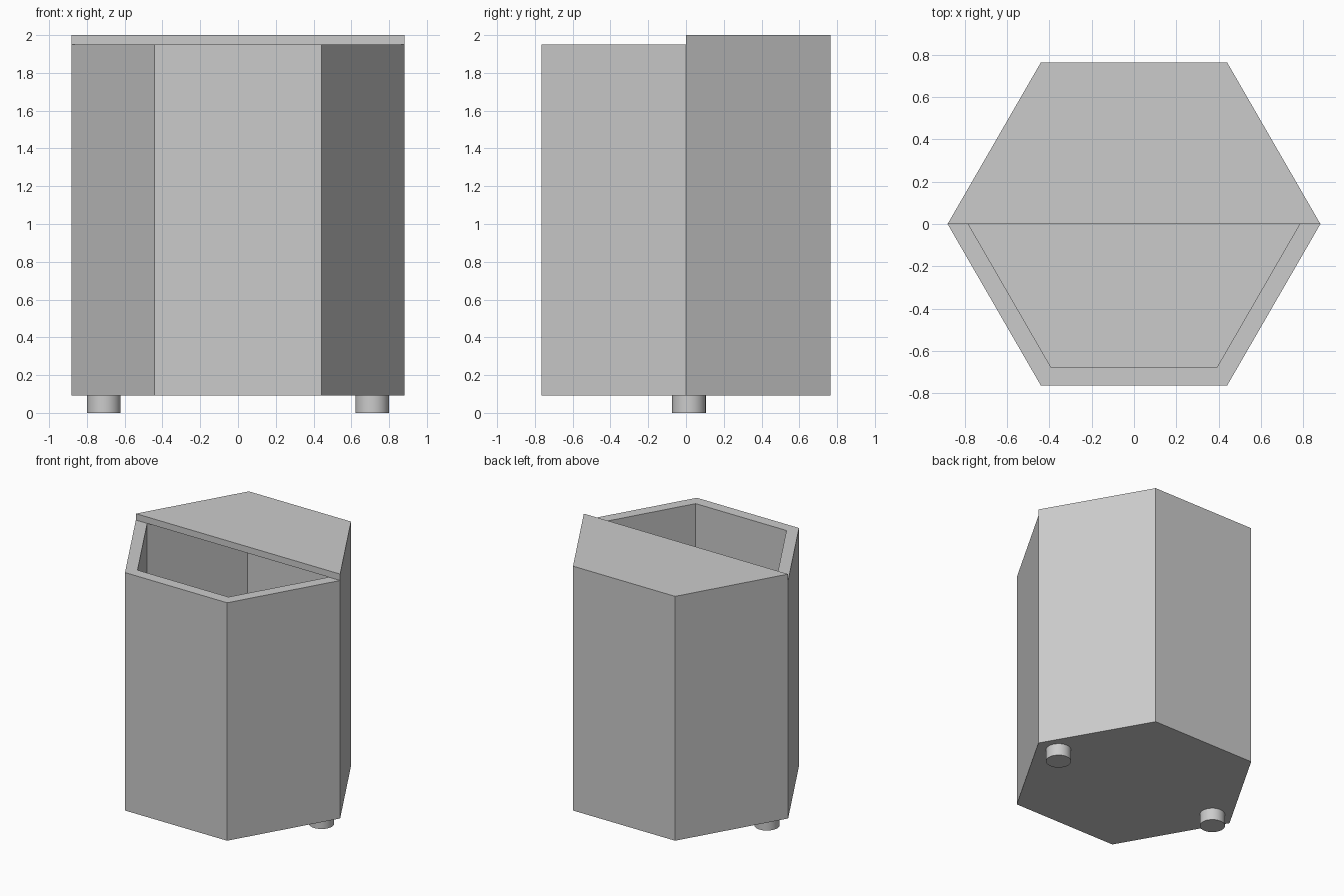
import bpy
import bmesh
import math

cube = bpy.data.objects.get("Cube")
if cube:
    bpy.data.objects.remove(cube)

OUTER, INNER = 0.882, 0.784      # hexagon corner radii
BASE, FLOOR, RIM, TOP = 0.093, 0.19, 1.95, 2.0

grey = bpy.data.materials.new("light grey")
grey.use_nodes = True
colour = (0.6, 0.6, 0.6, 1)
grey.diffuse_color = colour
grey.node_tree.nodes["Principled BSDF"].inputs["Base Color"].default_value = colour


def hexagon(bm, radius, z, corners=6):
    """Ring of hexagon corners, counter-clockwise from +x."""
    return [bm.verts.new((radius * math.cos(math.radians(60 * i)),
                          radius * math.sin(math.radians(60 * i)), z))
            for i in range(corners)]


def bridge(bm, lower, upper):
    n = len(lower)
    for i in range(n):
        j = (i + 1) % n
        bm.faces.new((lower[i], lower[j], upper[j], upper[i]))


def finish(bm, name):
    bmesh.ops.recalc_face_normals(bm, faces=bm.faces)
    mesh = bpy.data.meshes.new(name)
    bm.to_mesh(mesh)
    bm.free()
    mesh.materials.append(grey)
    obj = bpy.data.objects.new(name, mesh)
    bpy.context.collection.objects.link(obj)
    return obj


# Hollow hexagonal container: outside wall, rim, inside wall, floor
bm = bmesh.new()
rings = [hexagon(bm, r, z) for r, z in
         ((OUTER, BASE), (OUTER, RIM), (INNER, RIM), (INNER, FLOOR))]
for lower, upper in zip(rings, rings[1:]):
    bridge(bm, lower, upper)
bm.faces.new(rings[0])
bm.faces.new(rings[-1])
finish(bm, "container")

# Flat lid covering the back half
bm = bmesh.new()
lower, upper = (hexagon(bm, OUTER, z, corners=4) for z in (RIM, TOP))
bridge(bm, lower, upper)
bm.faces.new(lower)
bm.faces.new(upper)
finish(bm, "half_lid")

# Round feet near the side corners
for side, x in (("left", 0.71), ("right", -0.71)):
    bpy.ops.mesh.primitive_cylinder_add(vertices=48, radius=0.089, depth=BASE,
                                        location=(x, 0.016, BASE / 2))
    foot = bpy.context.object
    foot.name = side + "_foot"
    foot.data.materials.append(grey)
    bpy.ops.object.shade_smooth_by_angle(angle=math.radians(30))
